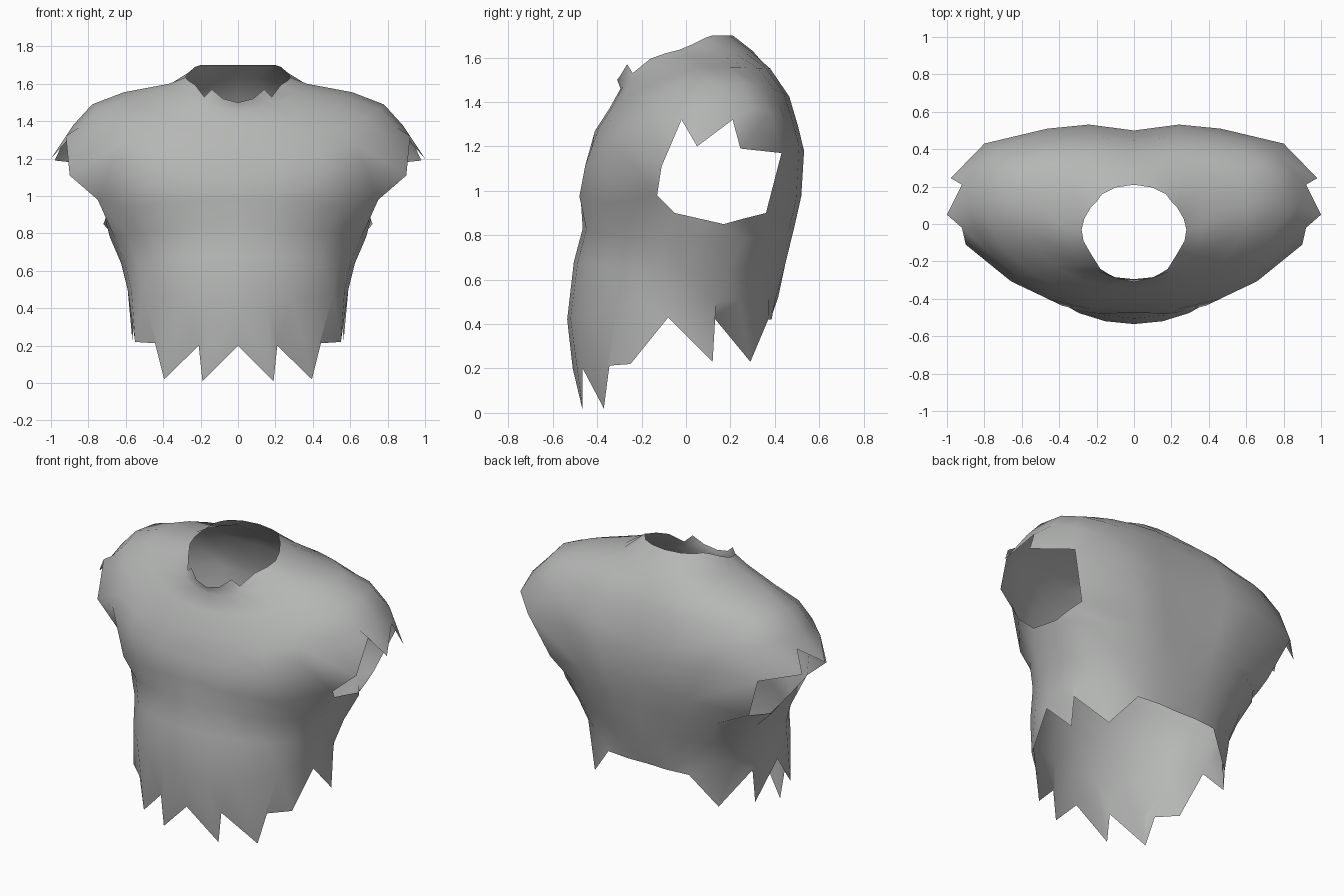
import bpy, bmesh, math

grey = bpy.data.materials.new("cloth_grey")
grey.diffuse_color = (0.46, 0.47, 0.46, 1)

COLS = 12  # columns from centre front (0) round the side (6) to centre back (12)

# torn neck edge, half, front to back
neck = [(0, -.31, 1.5), (.08, -.295, 1.52), (.14, -.265, 1.57), (.18, -.24, 1.53),
        (.23, -.16, 1.595), (.27, -.09, 1.62), (.28, -.03, 1.635), (.265, .03, 1.66),
        (.23, .09, 1.69), (.2, .12, 1.7), (.17, .16, 1.7), (.1, .195, 1.7), (0, .21, 1.7)]
# torn hem, half, front to back
hem = [(0, -.51, .2), (.19, -.465, .01), (.21, -.465, .2), (.395, -.37, .02),
       (.4, -.385, .21), (.55, -.25, .22), (.58, -.08, .43), (.565, .12, .23),
       (.55, .125, .43), (.43, .29, .23), (.28, .37, .42), (.13, .385, .42), (0, .38, .42)]
# torn sleeve edge, upper and lower, columns 4 to 9
sleeve_top = [(.9, -.11, 1.11), (.92, -.02, 1.32), (1.0, .05, 1.2),
              (.92, .21, 1.32), (.98, .245, 1.19), (.8, .43, 1.17)]
sleeve_low = [(.75, -.13, .98), (.705, -.05, .9), (.71, .06, .875),
              (.72, .17, .85), (.71, .26, .875), (.69, .36, .9)]


def ring(yf, yb, c, w, zf, zs, zb, ef, eb, dent=0.0, cleft=0.0, slope=2.0):
    """Half cross-section: front, back and widest y, width, heights, roundness."""
    pts = []
    for j in range(COLS + 1):
        t = math.pi * j / COLS
        co = math.cos(t)
        if abs(co) < 1e-6:
            co = 0
        x = w * math.sin(t) if 0 < j < COLS else 0
        if co >= 0:
            y, z = c + (yf - c) * co ** ef, zs + (zf - zs) * co ** slope
            y += cleft * math.exp(-(x / .15) ** 2)
        else:
            y, z = c + (yb - c) * (-co) ** eb, zs + (zb - zs) * co * co
            y -= dent * math.exp(-(x / .12) ** 2)
        pts.append((x, y, z))
    return pts


upper_sleeve = ring(-.475, .54, .1, .93, 1.1, 1.3, 1.17, 1.0, .5, .04, .02)
upper_sleeve[4:10] = sleeve_top
lower_sleeve = ring(-.5, .53, .08, .77, .98, .9, .98, .8, .55, .04, .025)
lower_sleeve[4:10] = sleeve_low

rings = [
    neck,
    ring(-.295, .3, -.01, .37, 1.46, 1.6, 1.63, 1, .8, slope=1.6),        # collar base
    ring(-.345, .39, .07, .61, 1.37, 1.555, 1.55, 1, .68, .02, slope=1.4),  # shoulders
    ring(-.41, .475, .1, .78, 1.27, 1.49, 1.42, 1, .65, .03, slope=1.7),
    ring(-.445, .515, .1, .88, 1.18, 1.38, 1.28, 1.05, .57, .04, .01),    # upper arms
    upper_sleeve,
    lower_sleeve,
    ring(-.465, .5, .06, .685, .83, .78, .84, .92, .6, .03),              # under chest
    ring(-.505, .46, .0, .625, .68, .64, .67, 1.0, .65, .02),             # waist
    ring(-.535, .415, -.05, .59, .42, .5, .52, .9, .68),
    hem,
]
ARM_ROW = rings.index(upper_sleeve)

# stitch the rings into a half shell, leaving the arm opening free
bm = bmesh.new()
grid = [[bm.verts.new(p) for p in r] for r in rings]
for i in range(len(rings) - 1):
    for j in range(COLS):
        if i == ARM_ROW and 4 <= j < 9:
            continue
        bm.faces.new((grid[i][j], grid[i + 1][j], grid[i + 1][j + 1], grid[i][j + 1]))
mesh = bpy.data.meshes.new("torn_shirt")
bm.to_mesh(mesh)
bm.free()
mesh.materials.append(grey)

shirt = bpy.data.objects.new("torn_shirt", mesh)
bpy.context.collection.objects.link(shirt)
mirror = shirt.modifiers.new("mirror", 'MIRROR')
mirror.use_axis[0] = True
mirror.use_clip = True
for p in mesh.polygons:
    p.use_smooth = True
